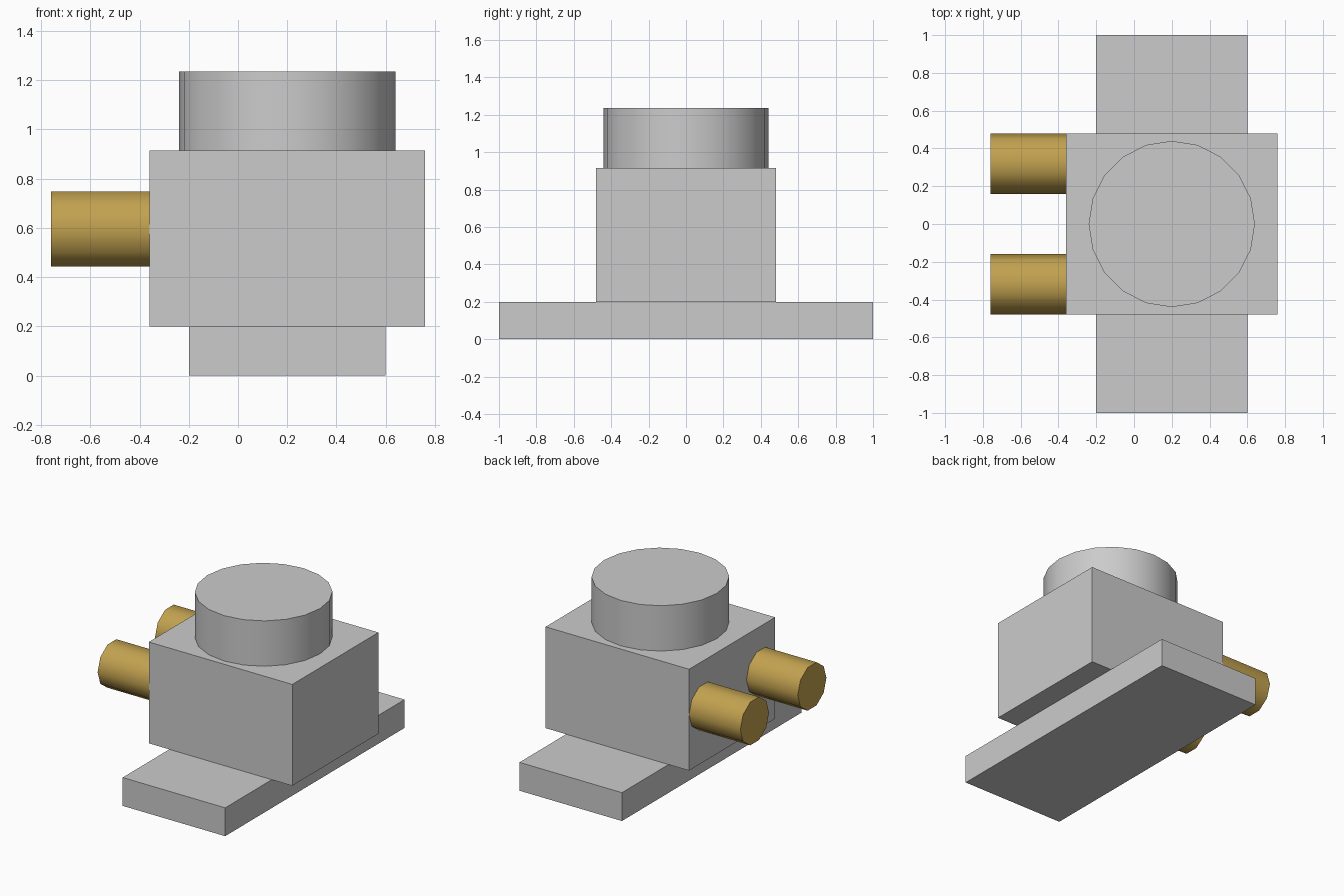
import bpy
from math import radians

if "Cube" in bpy.data.objects:
    bpy.data.objects.remove(bpy.data.objects["Cube"])


def box(name, x, y, z):
    """Box spanning the given (min, max) ranges."""
    spans = (x, y, z)
    bpy.ops.mesh.primitive_cube_add(size=1, location=[(a + b) / 2 for a, b in spans])
    ob = bpy.context.object
    ob.name = name
    ob.scale = [b - a for a, b in spans]
    bpy.ops.object.transform_apply(location=False, rotation=False, scale=True)
    return ob


def cylinder(name, sides, radius, depth, location, rotation=(0, 0, 0)):
    """Smooth-sided low-poly cylinder with sharp caps."""
    bpy.ops.mesh.primitive_cylinder_add(vertices=sides, radius=radius, depth=depth,
                                        location=location, rotation=rotation)
    ob = bpy.context.object
    ob.name = name
    bpy.ops.object.shade_smooth_by_angle(angle=radians(40))
    return ob


# Mounting plate and main housing
box("base_plate", (-0.2, 0.6), (-1, 1), (0, 0.2))
box("housing", (-0.36, 0.76), (-0.48, 0.48), (0.2, 0.915))

# Round cap on top
cylinder("top_cap", 20, 0.44, 0.32, (0.2, 0, 1.075))

# Pair of brass terminals on the left side
brass = bpy.data.materials.new("brass")
brass.diffuse_color = (0.54, 0.36, 0.08, 1)
brass.use_nodes = True
brass.node_tree.nodes["Principled BSDF"].inputs["Base Color"].default_value = brass.diffuse_color
for side, label in ((-1, "front"), (1, "back")):
    peg = cylinder(f"{label}_terminal", 10, 0.16, 0.4, (-0.56, side * 0.32, 0.595),
                   (0, radians(-90), 0))
    peg.data.materials.append(brass)
